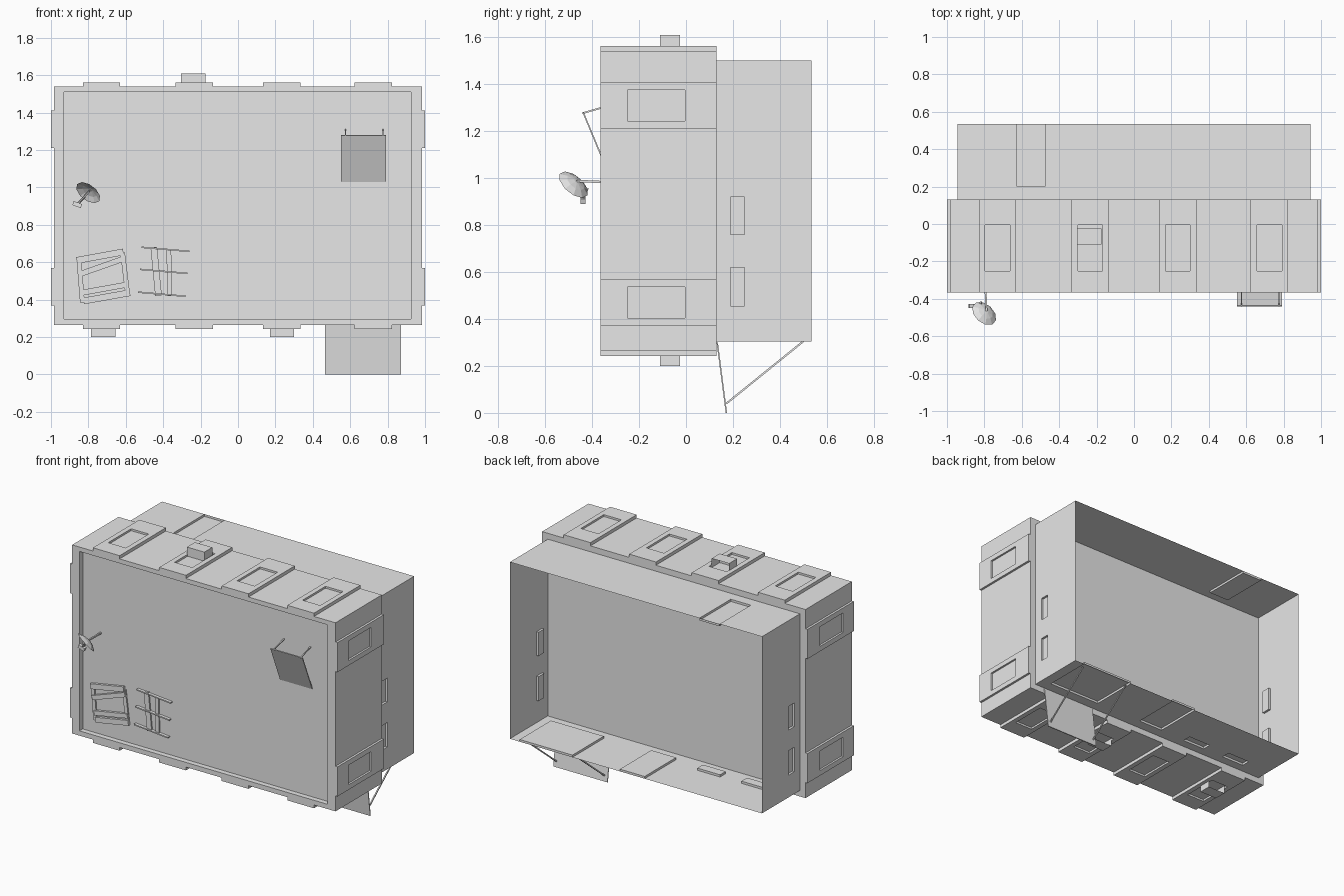
import bpy, bmesh
from mathutils import Vector, Matrix

cube = bpy.data.objects.get("Cube")
if cube:
    bpy.data.objects.remove(cube)

grey = bpy.data.materials.new("plain_grey")
grey.use_nodes = True
grey.diffuse_color = (0.8, 0.8, 0.8, 1)
grey.node_tree.nodes["Principled BSDF"].inputs["Base Color"].default_value = (0.8, 0.8, 0.8, 1)

X, Y, Z = Vector((1, 0, 0)), Vector((0, 1, 0)), Vector((0, 0, 1))


def finish(name, bm):
    mesh = bpy.data.meshes.new(name)
    bm.to_mesh(mesh)
    bm.free()
    mesh.materials.append(grey)
    ob = bpy.data.objects.new(name, mesh)
    bpy.context.collection.objects.link(ob)
    return ob


def relief(name, origin, u, v, n, rects):
    """Wall from rectangles (u0, u1, v0, v1, height); later ones override."""
    bm = bmesh.new()
    us = sorted({r[k] for r in rects for k in (0, 1)})
    vs = sorted({r[k] for r in rects for k in (2, 3)})
    flip = u.cross(v).dot(n) < 0

    def height(i, j):
        if not (0 <= i < len(us) - 1 and 0 <= j < len(vs) - 1):
            return 0
        cu, cv = (us[i] + us[i + 1]) / 2, (vs[j] + vs[j + 1]) / 2
        return [r[4] for r in rects if r[0] < cu < r[1] and r[2] < cv < r[3]][-1]

    def quad(*pts):
        vts = [bm.verts.new(Vector(origin) + u * a + v * b + n * c) for a, b, c in pts]
        bm.faces.new(vts[::-1] if flip else vts)

    for i in range(len(us)):
        for j in range(len(vs)):
            a, b, h = us[i], vs[j], height(i, j)
            if j < len(vs) - 1:
                b1, g = vs[j + 1], height(i - 1, j)
                if g != h:
                    quad((a, b, g), (a, b, h), (a, b1, h), (a, b1, g))
            if i < len(us) - 1:
                a1, g = us[i + 1], height(i, j - 1)
                if g != h:
                    quad((a, b, g), (a1, b, g), (a1, b, h), (a, b, h))
            if i < len(us) - 1 and j < len(vs) - 1:
                quad((a, b, h), (a1, b, h), (a1, b1, h), (a, b1, h))
    bmesh.ops.remove_doubles(bm, verts=bm.verts, dist=1e-5)
    bmesh.ops.dissolve_limit(bm, angle_limit=0.01, verts=bm.verts, edges=bm.edges)
    return finish(name, bm)


def box(name, lo, hi, open_back=False):
    lo, hi = Vector(lo), Vector(hi)
    bm = bmesh.new()
    bmesh.ops.create_cube(bm, size=1, matrix=Matrix.Translation((lo + hi) / 2)
                          @ Matrix.Diagonal((*(hi - lo), 1)))
    if open_back:
        bmesh.ops.delete(bm, geom=[f for f in bm.faces if f.normal.y > 0.9], context='FACES')
    return finish(name, bm)


def bar(name, a, b, width, depth, side=X):
    """Straight square-cut bar from a to b; width runs along side."""
    a, b = Vector(a), Vector(b)
    d = (b - a).normalized()
    s = (side - d * side.dot(d)).normalized()
    rot = Matrix((s, d.cross(s), d)).transposed().to_4x4()
    bm = bmesh.new()
    bmesh.ops.create_cube(bm, size=1, matrix=Matrix.Translation((a + b) / 2) @ rot
                          @ Matrix.Diagonal((width, depth, (b - a).length, 1)))
    return finish(name, bm)


# Upper storey: raised strips with recessed windows on four sides
FRONT, MID, BACK = -0.365, 0.13, 0.535
W, LOW, HIGH = 0.985, 0.265, 1.54


def strips(centres, half, lift, length):
    rects = [(FRONT, MID, -length if length == W else LOW, length, 0)]
    for c in centres:
        rects.append((FRONT, MID, c - half, c + half, lift))
        rects.append((-0.25, -0.005, c - 0.066, c + 0.066, lift - 0.013))
    return rects


across = strips((-0.73, -0.234, 0.234, 0.724), 0.1, 0.022, W)
upright = strips((0.47, 1.31), 0.1, 0.015, HIGH)
relief("upper_top_wall", (0, 0, HIGH), Y, X, Z, across)
relief("upper_bottom_wall", (0, 0, LOW), Y, X, -Z, across)
relief("upper_left_wall", (W, 0, 0), Y, Z, X, upright)
relief("upper_right_wall", (-W, 0, 0), Y, Z, -X, upright)
relief("upper_back_plate", (0, MID, 0), X, Z, Y, [(-W, W, LOW, HIGH, 0)])

# Rimmed front deck
DECK = -0.33
relief("front_deck", (0, FRONT, 0), X, Z, -Y,
       [(-W, W, LOW, HIGH, 0), (-0.93, 0.925, 0.297, 1.51, FRONT - DECK)])

# Lower storey: open shell with recessed doors and windows
SIDE, BASE, ROOF, CUT = 0.943, 0.305, 1.5, -0.015
door = (0.2, BACK)
window = (0.19, 0.25)
relief("lower_top_wall", (0, 0, ROOF), Y, X, Z,
       [(MID, BACK, -SIDE, SIDE, 0), (*door, -0.625, -0.475, CUT)])
relief("lower_bottom_wall", (0, 0, BASE), Y, X, -Z,
       [(MID, BACK, -SIDE, SIDE, 0), (*door, 0.475, 0.87, CUT), (*door, -0.065, 0.12, CUT),
        (*window, -0.43, -0.26, CUT), (*window, -0.76, -0.59, CUT)])
for name, s in (("left", 1), ("right", -1)):
    relief(f"lower_{name}_wall", (s * SIDE, 0, 0), Y, Z, X * s,
           [(MID, BACK, BASE, ROOF, 0), (*window, 0.76, 0.92, CUT), (*window, 0.455, 0.62, CUT)])

# Window cooling boxes
for i, (x, z0, z1) in enumerate(((-0.305, HIGH, 1.61), (-0.785, 0.2, LOW), (0.17, 0.2, LOW))):
    box(f"cooling_box_{i + 1}", (x, -0.11, z0), (x + 0.13, -0.025, z1), open_back=True)

# Large awning under the lower storey
bar("door_awning", (0.668, 0.133, 0.3), (0.668, 0.172, 0), 0.405, 0.006)
for x in (0.49, 0.85):
    bar("door_awning_strut", (x, 0.172, 0.04), (x, 0.5, BASE), 0.008, 0.008)

# Small tilted panel on the front deck
bar("deck_panel", (0.67, -0.438, 1.28), (0.67, -0.334, 1.03), 0.24, 0.006)
for x in (0.575, 0.775):
    bar("deck_panel_strut", (x, -0.442, 1.276), (x, DECK, 1.308), 0.007, 0.007)

# Dish: shallow faceted bowl on an arm with a feed
aim = Vector((-0.5, -0.55, -0.65)).normalized()
hub = Vector((-0.795, -0.472, 0.98))
bm = bmesh.new()
rings = [(0.075, 0.012), (0.045, -0.004), (0.012, -0.012)]
spin = aim.to_track_quat('Z', 'Y').to_matrix().to_4x4()
loops = []
for r, h in rings:
    ring = bmesh.ops.create_circle(bm, segments=10, radius=r)["verts"]
    bmesh.ops.translate(bm, verts=ring, vec=(0, 0, h))
    loops.append(ring)
for a, b in zip(loops, loops[1:]):
    for k in range(10):
        m = (k + 1) % 10
        bm.faces.new((a[k], a[m], b[m], b[k]))
bm.faces.new(loops[-1])
bmesh.ops.transform(bm, matrix=Matrix.Translation(hub) @ spin, verts=bm.verts)
finish("dish_bowl", bm)
bar("dish_arm", (-0.795, DECK, 0.982), hub - aim * 0.012, 0.01, 0.01)
feed = Vector((-0.862, -0.438, 0.908))
bar("dish_feed_arm", (-0.815, -0.42, 0.955), feed, 0.01, 0.01)
bar("dish_feed_arm", hub, feed, 0.008, 0.008)
bar("dish_feed_head", feed + Vector((-0.02, 0, 0.008)), feed + Vector((0.025, 0, -0.008)), 0.022, 0.022, Y)


# Plank hatch and lattice lying on the deck
def plank(name, a, b, width, lift):
    y = DECK - lift / 2
    bar(name, (a[0], y, a[1]), (b[0], y, b[1]), width, lift, X if abs(a[0] - b[0]) < 0.1 else Z)


for a, b in (((-0.85, 0.61), (-0.832, 0.385)), ((-0.617, 0.65), (-0.59, 0.43))):
    plank("hatch_rail", a, b, 0.025, 0.01)
for a, b, w in (((-0.862, 0.61), (-0.613, 0.655), 0.035), ((-0.85, 0.535), (-0.603, 0.622), 0.03),
                ((-0.835, 0.437), (-0.585, 0.482), 0.03), ((-0.825, 0.393), (-0.578, 0.437), 0.035)):
    plank("hatch_plank", a, b, w, 0.018)
for a, b, w in (((-0.45, 0.68), (-0.425, 0.42), 0.035), ((-0.37, 0.67), (-0.365, 0.42), 0.025)):
    plank("lattice_post", a, b, w, 0.01)
for z in (0.68, 0.562, 0.44):
    x = -0.515 - (0.68 - z) * 0.08
    plank("lattice_bar", (x, z), (x + 0.255, z - 0.022), 0.008, 0.02)
